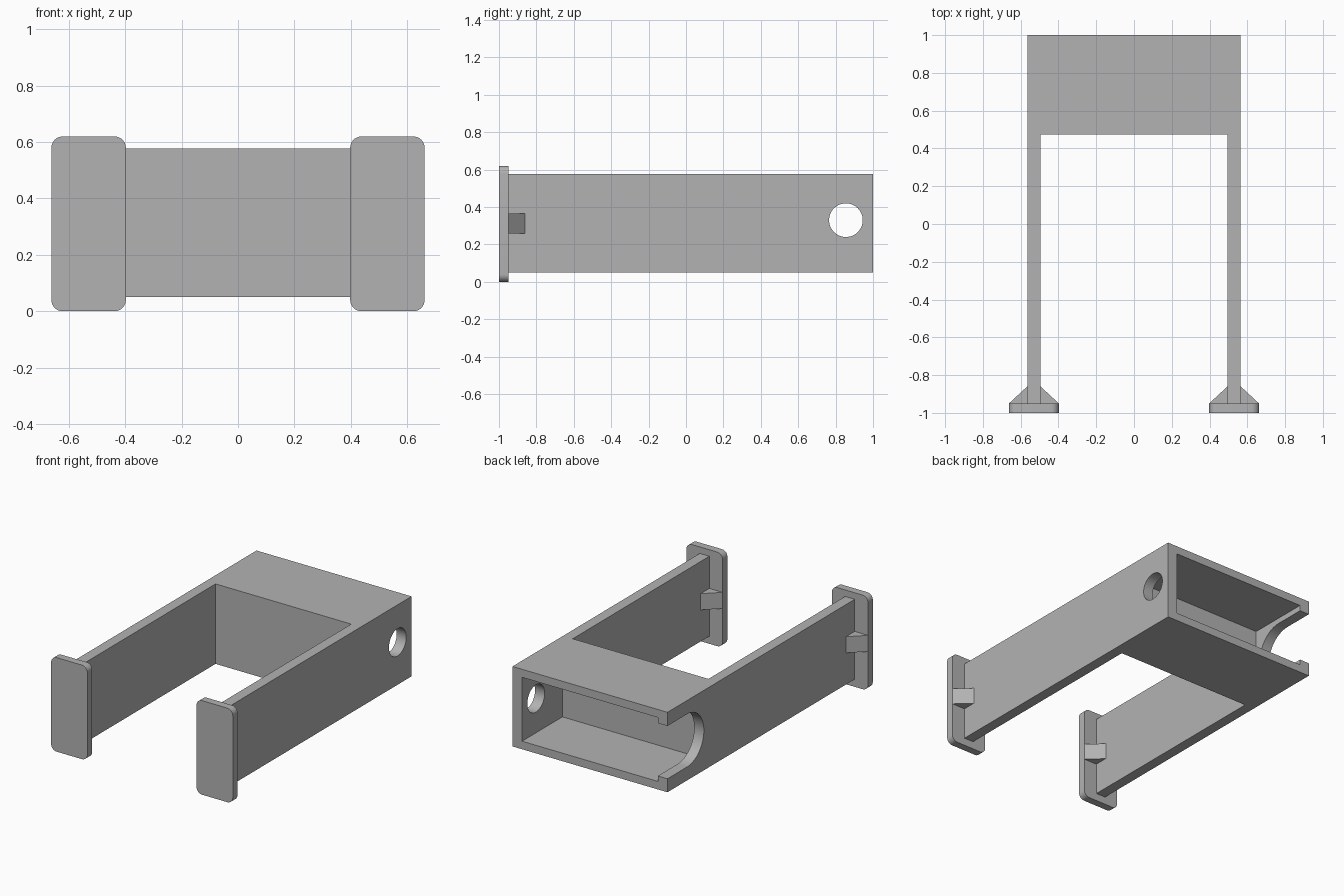
import bpy, bmesh
from math import cos, sin, pi
from mathutils import Vector

if "Cube" in bpy.data.objects:
    bpy.data.objects.remove(bpy.data.objects["Cube"], do_unlink=True)

grey = bpy.data.materials.new("plain grey")
grey.use_nodes = True
grey.diffuse_color = (0.45, 0.45, 0.45, 1)
grey.node_tree.nodes["Principled BSDF"].inputs["Base Color"].default_value = grey.diffuse_color


def prism(name, outline, axis, low, high):
    """Extrude a 2D outline along x, y or z between two positions."""
    place = {"x": lambda a, b, c: (c, a, b),
             "y": lambda a, b, c: (a, c, b),
             "z": lambda a, b, c: (a, b, c)}[axis]
    bm = bmesh.new()
    face = bm.faces.new([bm.verts.new(place(a, b, low)) for a, b in outline])
    grown = bmesh.ops.extrude_face_region(bm, geom=[face])["geom"]
    bmesh.ops.translate(bm, vec=Vector(place(0, 0, high - low)),
                        verts=[v for v in grown if isinstance(v, bmesh.types.BMVert)])
    bmesh.ops.recalc_face_normals(bm, faces=bm.faces)
    mesh = bpy.data.meshes.new(name)
    bm.to_mesh(mesh)
    bm.free()
    mesh.materials.append(grey)
    obj = bpy.data.objects.new(name, mesh)
    bpy.context.collection.objects.link(obj)
    return obj


def arc(a, b, radius, start, end, steps):
    angles = [start + (end - start) * i / steps for i in range(steps + 1)]
    return [(a + radius * cos(t), b + radius * sin(t)) for t in angles]


def rectangle(a0, a1, b0, b1):
    return [(a0, b0), (a1, b0), (a1, b1), (a0, b1)]


def activate(obj):
    bpy.ops.object.select_all(action="DESELECT")
    obj.select_set(True)
    bpy.context.view_layer.objects.active = obj


def cut(target, cutter):
    cutter.hide_render = True
    mod = target.modifiers.new("cut", "BOOLEAN")
    mod.operation = "DIFFERENCE"
    mod.solver = "EXACT"
    mod.object = cutter
    activate(target)
    bpy.ops.object.modifier_apply(modifier=mod.name)
    bpy.data.objects.remove(cutter, do_unlink=True)


OUTER, INNER = 0.565, 0.495
BOTTOM, TOP = 0.05, 0.577
PLATE_BACK = -0.95

# U-shaped frame: two arms joined by the rear box
frame = prism("frame", [(-OUTER, PLATE_BACK), (-INNER, PLATE_BACK), (-INNER, 0.473),
                        (INNER, 0.473), (INNER, PLATE_BACK), (OUTER, PLATE_BACK),
                        (OUTER, 1), (-OUTER, 1)], "z", BOTTOM, TOP)

# Rear cavity, round hole on the left and open slot on the right
cut(frame, prism("cavity", rectangle(-INNER, INNER, BOTTOM + 0.053, TOP - 0.053), "y", 0.58, 1.1))
cut(frame, prism("hole", arc(0.855, 0.33, 0.09, 0, 2 * pi, 48)[:-1], "x", 0.45, 0.7))
slot = arc(0.795, 0.313, 0.174, pi / 2, 1.5 * pi, 32) + [(1.1, 0.139), (1.1, 0.487)]
cut(frame, prism("slot", slot, "x", -0.7, -0.45))

# End plates with rounded corners, and triangular braces beside each arm
parts = [frame]
R = 0.04
for side, sign in (("left", 1), ("right", -1)):
    mid, half = sign * 0.53, 0.132
    outline = []
    for i, (sx, z) in enumerate(((1, 0.62 - R), (-1, 0.62 - R), (-1, R), (1, R))):
        outline += arc(mid + sx * (half - R), z, R, i * pi / 2, (i + 1) * pi / 2, 8)
    parts.append(prism(side + "_end_plate", outline, "y", -1, PLATE_BACK))
    for label, wall, edge in (("outer", OUTER, 0.662), ("inner", INNER, 0.398)):
        brace = [(sign * wall, PLATE_BACK), (sign * edge, PLATE_BACK), (sign * wall, -0.86)]
        parts.append(prism(f"{side}_{label}_brace", brace, "z", 0.258, 0.365))

for part in parts:
    activate(part)
    bpy.ops.object.shade_smooth_by_angle()
